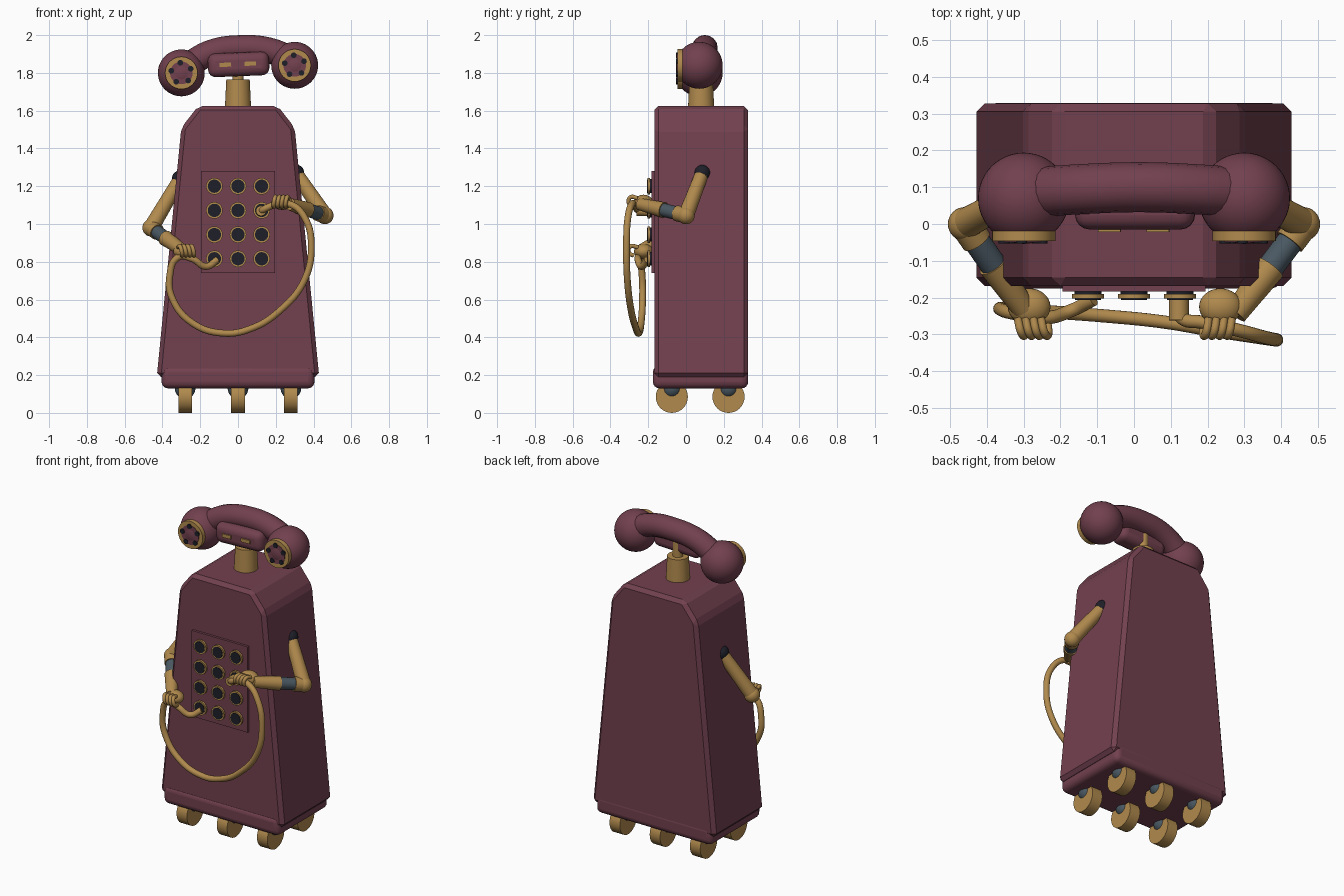
import bpy, math
from mathutils import Vector

cube = bpy.data.objects.get("Cube")
if cube:
    bpy.data.objects.remove(cube, do_unlink=True)


def material(name, rgb):
    m = bpy.data.materials.new(name)
    m.use_nodes = True
    m.diffuse_color = (*rgb, 1)
    for n in m.node_tree.nodes:
        if n.type == 'BSDF_PRINCIPLED':
            n.inputs["Base Color"].default_value = (*rgb, 1)
    return m


MAROON = material("maroon", (0.168, 0.052, 0.078))
BRASS = material("brass", (0.44, 0.255, 0.075))
SLATE = material("slate grey", (0.068, 0.098, 0.122))
DARK = material("near black", (0.013, 0.014, 0.022))


def finish(name, mat):
    o = bpy.context.object
    o.name = name
    o.data.materials.append(mat)
    bpy.ops.object.shade_smooth_by_angle(angle=math.radians(35))
    return o


def bevel(o, width, segments):
    m = o.modifiers.new("bevel", 'BEVEL')
    m.width, m.segments, m.limit_method = width, segments, 'ANGLE'
    return o


def ball(name, mat, loc, scale, segments=32):
    bpy.ops.mesh.primitive_uv_sphere_add(segments=segments, ring_count=segments // 2, location=loc)
    bpy.context.object.scale = scale if isinstance(scale, tuple) else (scale,) * 3
    return finish(name, mat)


def rod(name, mat, a, b, r1, r2=None, sides=32):
    a, b = Vector(a), Vector(b)
    d = b - a
    bpy.ops.mesh.primitive_cone_add(vertices=sides, radius1=r1, radius2=r1 if r2 is None else r2,
                                    depth=d.length, location=(a + b) / 2,
                                    rotation=d.to_track_quat('Z', 'Y').to_euler())
    return finish(name, mat)


def disc(name, mat, x, z, back, front, r, sides=32):
    return rod(name, mat, (x, back, z), (x, front, z), r, sides=sides)


def box(name, mat, loc, size, tilt=0):
    bpy.ops.mesh.primitive_cube_add(size=1, location=loc)
    o = bpy.context.object
    o.scale = size
    bpy.ops.object.transform_apply(location=False, rotation=False, scale=True)
    o.rotation_euler.y = tilt
    return finish(name, mat)


def hose(name, mat, points, radius):
    c = bpy.data.curves.new(name, 'CURVE')
    c.dimensions = '3D'
    c.bevel_depth, c.bevel_resolution, c.use_fill_caps = radius, 6, True
    s = c.splines.new('BEZIER')
    s.resolution_u = 8
    s.bezier_points.add(len(points) - 1)
    for p, co in zip(s.bezier_points, points):
        p.co = co
        p.handle_left_type = p.handle_right_type = 'AUTO'
    o = bpy.data.objects.new(name, c)
    bpy.context.collection.objects.link(o)
    c.materials.append(mat)
    return o


# Tapered cabinet: front outline extruded through its depth
half = [(0.43, 0.19), (0.30, 1.51), (0.21, 1.625)]
outline = half + [(-x, z) for x, z in reversed(half)]
n = len(outline)
verts = [(x, y, z) for y in (-0.168, 0.328) for x, z in outline]
faces = [list(range(n)), list(range(2 * n - 1, n - 1, -1))]
faces += [[i, i + n, (i + 1) % n + n, (i + 1) % n] for i in range(n)]
mesh = bpy.data.meshes.new("cabinet")
mesh.from_pydata(verts, [], faces)
cabinet = bpy.data.objects.new("cabinet", mesh)
bpy.context.collection.objects.link(cabinet)
mesh.materials.append(MAROON)
bevel(cabinet, 0.022, 1)

# Rounded base
bevel(box("base", MAROON, (0, 0.077, 0.19), (0.81, 0.505, 0.12)), 0.035, 4)

# Castors
for x in (-0.28, 0, 0.28):
    for y in (-0.075, 0.225):
        rod("wheel", BRASS, (x - 0.036, y, 0.085), (x + 0.036, y, 0.085), 0.085)
        ball("castor_joint", SLATE, (x, y, 0.13), 0.055, 24)

# Keypad
box("keypad_plate", MAROON, (0, -0.173, 1.01), (0.39, 0.02, 0.54))
for x in (-0.125, 0, 0.125):
    for row in range(4):
        z = 1.2 - row * 0.128
        disc("button_stem", DARK, x, z, -0.17, -0.192, 0.037)
        disc("button_ring", BRASS, x, z, -0.19, -0.203, 0.044)
        disc("button_cap", DARK, x, z, -0.19, -0.206, 0.035)

# Neck
rod("neck", BRASS, (0, 0.08, 1.60), (0, 0.08, 1.765), 0.07, 0.062)
rod("neck_core", BRASS, (0, 0.08, 1.74), (0, 0.08, 1.9), 0.03)

# Handset
hose("handle", MAROON, [(-0.28, 0.085, 1.83), (-0.14, 0.095, 1.908), (0.02, 0.1, 1.932),
                        (0.16, 0.095, 1.92), (0.29, 0.085, 1.87)], 0.068)
tilt = -0.04
bevel(box("face_block", MAROON, (0.003, 0.045, 1.845), (0.325, 0.12, 0.125), tilt), 0.04, 4)
for x, z in ((-0.067, 1.843), (0.065, 1.849)):
    box("eye", BRASS, (x, -0.017, z), (0.062, 0.009, 0.022), tilt)
for x, z in ((-0.30, 1.80), (0.30, 1.84)):
    ball("handset_end", MAROON, (x, 0.07, z), 0.124, 48)
    disc("speaker_rim", BRASS, x, z, 0.0, -0.046, 0.086)
    disc("speaker_plate", MAROON, x, z, -0.04, -0.049, 0.06)
    for k in range(5):
        a = math.pi / 2 + k * math.tau / 5 + 0.1
        disc("speaker_hole", DARK, x + 0.054 * math.cos(a), z + 0.054 * math.sin(a),
             -0.04, -0.053, 0.015, 16)


# Arms: shoulder, elbow, wrist, hand
def arm(side, shoulder, elbow, wrist, hand, curl):
    s, e, w = Vector(shoulder), Vector(elbow), Vector(wrist)
    ball(side + "_shoulder_socket", DARK, s.lerp(e, 0.04), 0.044)
    rod(side + "_upper_arm", BRASS, s.lerp(e, 0.1), e, 0.036, 0.042)
    ball(side + "_elbow", BRASS, e, 0.046)
    rod(side + "_elbow_cuff", BRASS, e, e.lerp(w, 0.2), 0.042)
    rod(side + "_forearm_band", SLATE, e.lerp(w, 0.18), e.lerp(w, 0.5), 0.036)
    rod(side + "_forearm", BRASS, e.lerp(w, 0.48), w, 0.042, 0.032)
    ball(side + "_palm", BRASS, hand, (0.058, 0.05, 0.04))
    h = Vector(hand)
    for k in range(4):
        # Fingers wrap forward over the hose
        base = h + Vector(((k - 1.5) * 0.021, -0.03, 0.022))
        hose(side + "_finger", BRASS, [base, base + Vector((curl * 0.5, -0.04, 0.004)),
                                       base + Vector((curl, -0.046, -0.03)),
                                       base + Vector((curl, -0.02, -0.045))], 0.011)


arm("left", (0.30, 0.09, 1.28), (0.46, 0.0, 1.045), (0.275, -0.245, 1.105), (0.235, -0.225, 1.115), -0.015)
arm("right", (-0.30, 0.09, 1.25), (-0.46, 0.0, 0.98), (-0.30, -0.23, 0.865), (-0.285, -0.225, 0.855), 0.02)

# Cord running between two buttons through both hands
hose("cord", BRASS, [(0.122, -0.195, 1.068), (0.125, -0.25, 1.072), (0.19, -0.268, 1.1),
                     (0.28, -0.288, 1.103), (0.355, -0.308, 1.03), (0.388, -0.315, 0.88),
                     (0.35, -0.31, 0.70), (0.22, -0.29, 0.54), (0.07, -0.265, 0.447),
                     (-0.08, -0.25, 0.422), (-0.24, -0.238, 0.475), (-0.345, -0.23, 0.60),
                     (-0.362, -0.232, 0.72), (-0.315, -0.245, 0.825), (-0.24, -0.255, 0.815),
                     (-0.17, -0.235, 0.775), (-0.11, -0.205, 0.81)], 0.018)
rod("cord_plug", BRASS, (0.122, -0.2, 1.068), (0.122, -0.262, 1.07), 0.027)
